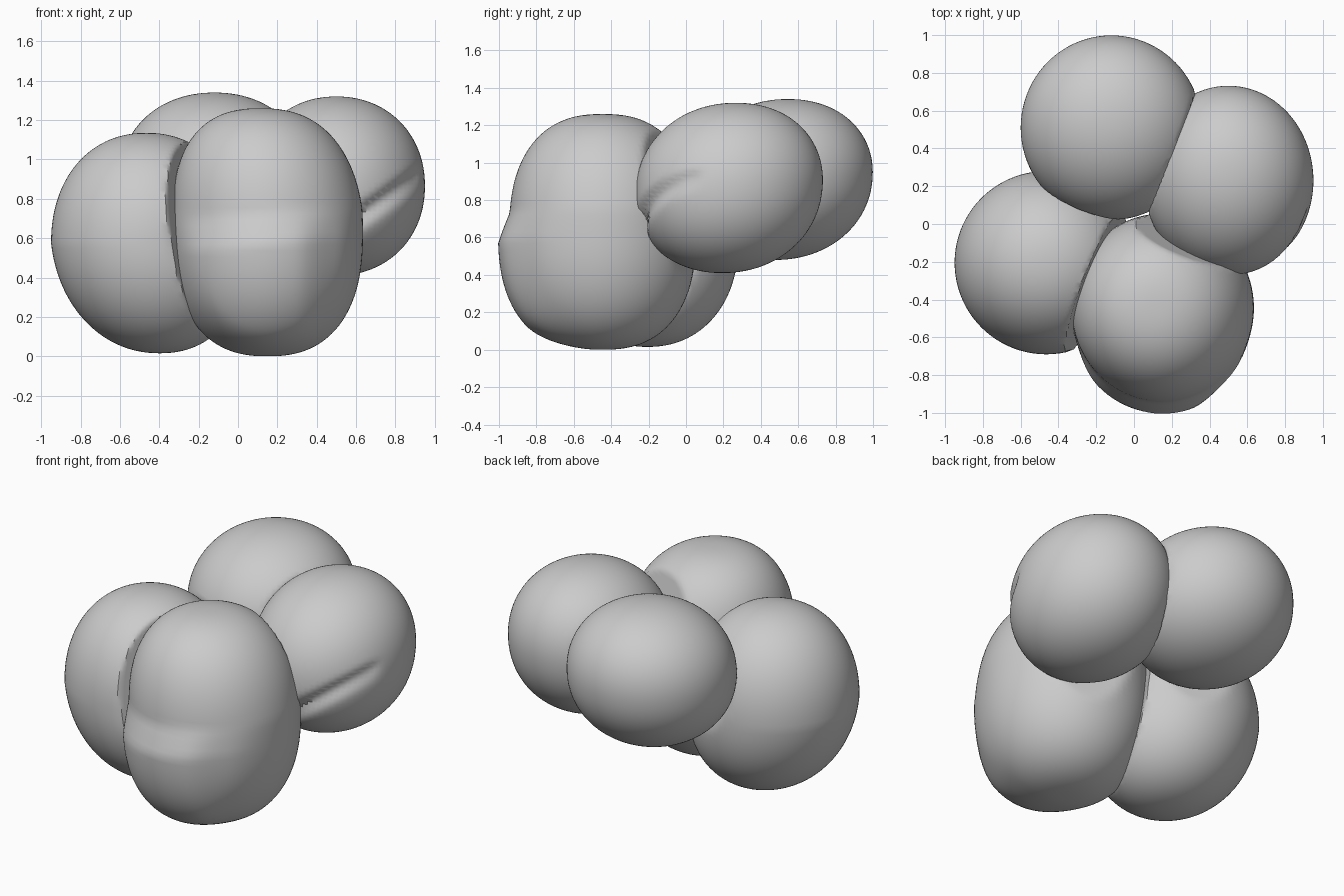
import bpy, bmesh, math
from mathutils import Vector

if "Cube" in bpy.data.objects:
    bpy.data.objects.remove(bpy.data.objects["Cube"])


def plane(point, normal):
    return Vector(point), Vector(normal).normalized()


# Contact planes where neighbouring lobes press against each other
front_left = plane((-0.23, -0.27, 0.6), (0.93, -0.36, 0.14))
back_right = plane((0.22, 0.43, 0.9), (0.93, -0.36, 0.0))
back_left = plane((-0.3, 0.12, 0.95), (0.37, 0.89, 0.25))
front_right = plane((0.4, -0.2, 0.8), (0.37, 0.89, 0.15))


def smooth_step(a, b, x):
    t = max(0.0, min(1.0, (x - a) / (b - a)))
    return t * t * (3 - 2 * t)


def lobe(name, centre, radii, power, contacts, deform):
    """Rounded lobe flattened on its contacts: (plane, side, overlap)."""
    bm = bmesh.new()
    bmesh.ops.create_uvsphere(bm, u_segments=88, v_segments=64, radius=1)
    c = Vector(centre)
    for v in bm.verts:
        n = v.co.copy()
        r = math.hypot(n.x, n.y)
        s = 1 / (r ** power + abs(n.z) ** power) ** (1 / power)
        p = deform(c + Vector(n[i] * s * radii[i] for i in range(3)))
        for (point, normal), side, overlap in contacts:
            d = (p - point).dot(normal) * side + overlap
            if d < 0:
                p -= normal * side * d
        v.co = p
    mesh = bpy.data.meshes.new(name)
    bm.to_mesh(mesh)
    bm.free()
    ob = bpy.data.objects.new(name, mesh)
    bpy.context.collection.objects.link(ob)
    bpy.ops.object.select_all(action='DESELECT')
    ob.select_set(True)
    bpy.context.view_layer.objects.active = ob
    bpy.ops.object.shade_smooth_by_angle(angle=math.radians(32))
    return ob


# Lower half of the front lobe steps forward below a sloping shelf
def front_shelf(p):
    front = smooth_step(-0.55, -0.8, p.y)
    side = smooth_step(0.5, 0.3, p.x)
    edge = 0.72 + 0.08 * p.x
    t = max(0.0, min(1.0, (edge - p.z) / 0.16))
    p.y -= 0.06 * front * (0.4 + 0.6 * side) * t
    p.x -= 0.07 * max(0.0, p.z - 0.75)
    return p


# Underside of the left lobe tucks in towards the middle
def left_tuck(p):
    p.x += 0.12 * max(0.0, 0.575 - p.z)
    return p


# Back lobe leans slightly backwards
def back_lean(p):
    p.y += 0.08 * (p.z - 0.91)
    return p


# Right lobe leans too, with a slanted groove under its upper shell
def right_groove(p):
    lip = 0.78 + 0.7 * (p.x - 0.62)
    front = smooth_step(0.12, -0.02, p.y)
    depth = smooth_step(lip, lip - 0.05, p.z) * smooth_step(lip - 0.16, lip - 0.05, p.z)
    p.y += 0.04 * front * depth + 0.08 * (p.z - 0.865)
    return p


lobe("front_lobe", (0.15, -0.445, 0.63), (0.485, 0.5, 0.63), 2.42,
     [(front_left, 1, 0.0), (front_right, -1, 0.09), (back_left, -1, 0.0)],
     front_shelf)
lobe("left_lobe", (-0.465, -0.205, 0.575), (0.485, 0.485, 0.56), 2.15,
     [(front_left, -1, 0.04), (back_left, -1, 0.0)], left_tuck)
lobe("back_lobe", (-0.12, 0.51, 0.91), (0.48, 0.487, 0.43), 2.1,
     [(back_right, -1, 0.005), (back_left, 1, 0.02)], back_lean)
lobe("right_lobe", (0.5, 0.23, 0.865), (0.45, 0.5, 0.455), 2.1,
     [(back_right, 1, 0.005), (front_right, 1, 0.03)], right_groove)
